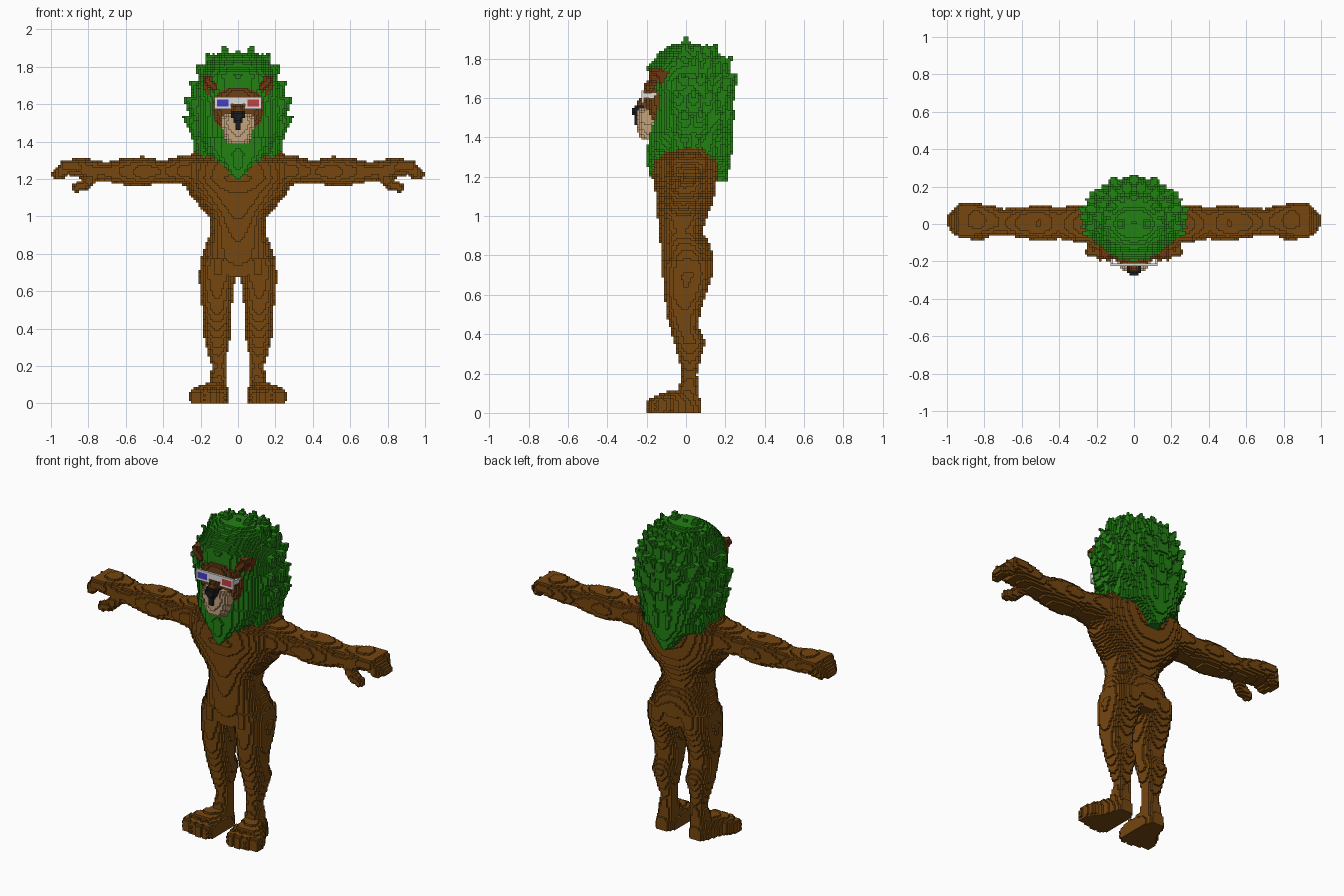
import bpy, math, random
from mathutils import Vector

random.seed(4)
H = 0.0125          # voxel size
cells = {}          # (i, j, k) -> part name


def fill(part, lo, hi, test, mirror=False):
    """Fill every voxel in a box whose centre passes the test."""
    r = [range(math.floor(a / H), math.ceil(b / H - 1e-6) + 1) for a, b in zip(lo, hi)]
    for i in r[0]:
        for j in r[1]:
            for k in r[2]:
                if k >= 0 and test((i + .5) * H, (j + .5) * H, (k + .5) * H):
                    cells[i, j, k] = part
                    if mirror:
                        cells[-1 - i, j, k] = part


def box(part, lo, hi, mirror=False):
    fill(part, lo, hi, lambda *p: all(a < c < b for a, b, c in zip(lo, hi, p)), mirror)


def loft(part, axis, rows, mirror=False, power=2.3):
    """Rounded sections (t, a0, a1, b0, b1) joined along an axis."""
    u, v = [n for n in range(3) if n != axis]
    lo, hi = [0] * 3, [0] * 3
    lo[axis], hi[axis] = min(r[0] for r in rows), max(r[0] for r in rows)
    lo[u], hi[u] = min(r[1] for r in rows), max(r[2] for r in rows)
    lo[v], hi[v] = min(r[3] for r in rows), max(r[4] for r in rows)
    rows = sorted(rows)

    def test(*p):
        t = p[axis]
        for a, b in zip(rows, rows[1:]):
            if a[0] <= t <= b[0]:
                f = (t - a[0]) / (b[0] - a[0])
                a0, a1, b0, b1 = [m + (n - m) * f for m, n in zip(a[1:], b[1:])]
                du = abs(2 * p[u] - a0 - a1) / (a1 - a0)
                dv = abs(2 * p[v] - b0 - b1) / (b1 - b0)
                return du ** power + dv ** power <= 1
        return False
    fill(part, lo, hi, test, mirror)


def taper(part, a, b, r0, r1, mirror=False):
    """Round-ended rod from a to b with changing radius."""
    a, b, r = Vector(a), Vector(b), max(r0, r1)
    d = b - a

    def test(*p):
        q = Vector(p) - a
        f = min(1, max(0, q.dot(d) / d.length_squared))
        return (q - d * f).length <= r0 + (r1 - r0) * f
    fill(part, [min(m, n) - r for m, n in zip(a, b)],
         [max(m, n) + r for m, n in zip(a, b)], test, mirror)


# Torso
loft("body", 2, [(.68, -.17, .17, -.11, .12), (.78, -.195, .195, -.125, .14),
                 (.85, -.175, .175, -.13, .125), (.92, -.145, .145, -.135, .085),
                 (1.0, -.155, .155, -.145, .11), (1.06, -.21, .21, -.15, .135),
                 (1.12, -.26, .26, -.155, .15), (1.2, -.29, .29, -.172, .16),
                 (1.28, -.3, .3, -.165, .165), (1.35, -.23, .23, -.09, .155)])
# Legs
loft("body", 2, [(.07, .06, .165, -.06, .07), (.15, .06, .15, -.03, .06),
                 (.2, .06, .14, -.02, .055), (.25, .06, .155, -.03, .07),
                 (.3, .05, .17, -.045, .08), (.36, .04, .185, -.06, .1),
                 (.43, .04, .185, -.08, .065), (.5, .035, .19, -.1, .07),
                 (.6, .025, .205, -.11, .1), (.7, .005, .208, -.12, .135),
                 (.77, 0, .2, -.12, .14)], True)
# Feet and toes
loft("body", 1, [(.072, .07, .15, -.06, .07), (.03, .055, .17, -.08, .1),
                 (-.05, .05, .2, -.08, .115), (-.14, .055, .245, -.08, .1)], True, 3)
for x0, x1, y in [(.085, .085, -.165), (.125, .13, -.168), (.165, .178, -.16), (.2, .225, -.145)]:
    taper("body", (x0, -.1, .055), (x1, y, .045), .04, .034, True)
    taper("body", (x0, -.1, .025), (x1, y, .02), .04, .034, True)
# Arms
loft("body", 0, [(.15, -.1, .12, 1.13, 1.34), (.3, -.1, .1, 1.17, 1.325),
                 (.4, -.08, .09, 1.18, 1.3), (.5, -.09, .1, 1.16, 1.32),
                 (.6, -.075, .09, 1.165, 1.315), (.7, -.06, .08, 1.185, 1.29),
                 (.76, -.06, .1, 1.19, 1.3), (.84, -.065, .11, 1.205, 1.315),
                 (.9, -.06, .105, 1.215, 1.305)], True)
# Fingers and thumbs
for y, tip in [(-.04, .955), (.0, .972), (.04, .972), (.075, .945)]:
    taper("body", (.86, y, 1.265), (.92, y, 1.27), .036, .034, True)
    taper("body", (.92, y, 1.265), (tip, y * .8, 1.225), .034, .028, True)
taper("body", (.77, -.03, 1.215), (.82, -.055, 1.17), .035, .03, True)
taper("body", (.82, -.055, 1.17), (.86, -.06, 1.155), .03, .026, True)

# Mane: main mass, beard and nape
loft("mane", 2, [(1.3, -.13, .13, -.18, .2), (1.36, -.2, .2, -.19, .21),
                 (1.45, -.235, .235, -.18, .215), (1.6, -.255, .255, -.165, .22),
                 (1.68, -.24, .24, -.19, .22), (1.76, -.205, .205, -.195, .18),
                 (1.83, -.165, .165, -.135, .13), (1.88, -.09, .09, -.06, .06)], power=2.1)
loft("mane", 2, [(1.2, -.015, .015, -.19, -.13), (1.26, -.075, .075, -.195, -.05),
                 (1.34, -.17, .17, -.195, .05), (1.42, -.2, .2, -.19, .05)])
loft("mane", 2, [(1.17, -.025, .025, .13, .205), (1.24, -.08, .08, .1, .22),
                 (1.32, -.15, .15, .05, .23), (1.42, -.19, .19, .05, .23)])
# Mane tufts in rings
for n, (z, rx, ry) in enumerate([(1.4, .25, .215), (1.52, .295, .22), (1.62, .3, .225),
                                 (1.71, .265, .24), (1.79, .225, .2), (1.85, .17, .13)]):
    for m in range(5):
        a = math.radians(-22 + 25 * m + 10 * (n % 2))
        s = random.uniform(.96, 1.03)
        c, d = math.cos(a), math.sin(a)
        taper("mane", (rx * c * .7, .03 + ry * d * .7, z - .05),
              (rx * c * s - .004, .03 + ry * d * s, z + .015), .07, .006, True)
# Crown tufts
for x, y, z in [(.075, 0, 1.915), (.01, .01, 1.88), (.17, -.01, 1.865),
                (.07, -.1, 1.84), (.06, .13, 1.85), (.13, .07, 1.87)]:
    taper("mane", (x * .75, y * .7, z - .12), (x, y, z), .07, .006, True)

# Face
loft("face", 2, [(1.46, -.1, .1, -.18, -.05), (1.52, -.13, .13, -.2, -.05),
                 (1.6, -.14, .14, -.212, -.05), (1.65, -.12, .12, -.212, -.05),
                 (1.685, -.06, .06, -.205, -.08)], power=2.6)
taper("face", (0, -.17, 1.61), (0, -.215, 1.565), .035, .035)
# Ears
fill("ears", (.1, -.14, 1.65), (.2, -.08, 1.77),
     lambda x, y, z: -.1375 < y < -.075 and ((x - .15) / .038) ** 2 + ((z - 1.705) / .05) ** 2 < 1, True)
for s in range(3):      # ear stalks keep the ears set out from the mane
    taper("ears", (.13 + s * .015, -.13, 1.69 + s * .02), (.13 + s * .015, -.165, 1.69 + s * .02), .026, .022, True)
# Muzzle and nose
loft("muzzle", 2, [(1.385, -.055, .055, -.22, -.14), (1.41, -.07, .07, -.24, -.13),
                   (1.46, -.08, .08, -.25, -.13), (1.5, -.095, .095, -.255, -.13),
                   (1.53, -.085, .085, -.25, -.14), (1.555, -.06, .06, -.24, -.15)])
loft("nose", 2, [(1.46, -.008, .008, -.262, -.23), (1.51, -.02, .02, -.268, -.22),
                 (1.54, -.037, .037, -.272, -.21), (1.56, -.035, .035, -.258, -.2)], power=4)

# Spectacles: frame, side arms, lenses
box("spectacle_frame", (.0375, -.225, 1.575), (.125, -.2125, 1.6375), True)
box("spectacle_frame", (0, -.225, 1.6), (.0375, -.2125, 1.6375), True)
box("spectacle_frame", (.1125, -.225, 1.6), (.125, -.1375, 1.625), True)
box("blue_lens", (-.1125, -.225, 1.5875), (-.05, -.2125, 1.625))
box("red_lens", (.05, -.225, 1.5875), (.1125, -.2125, 1.625))

# One blocky mesh for each part, outer faces only
COLOURS = {"body": ("brown", (.18, .063, .005)), "mane": ("green", (.016, .22, .007)),
           "face": ("dark brown", (.15, .05, .007)), "ears": ("red brown", (.16, .038, .006)),
           "muzzle": ("tan", (.56, .37, .2)), "nose": ("black", (.012, .012, .014)),
           "spectacle_frame": ("pale grey", (.72, .72, .74)),
           "blue_lens": ("blue", (.06, .045, .55)), "red_lens": ("red", (.55, .05, .05))}
SIDES = []
for ax in range(3):
    for s in (0, 1):
        quad = []
        for u, v in [(0, 0), (1, 0), (1, 1), (0, 1)][::1 if s else -1]:
            c = [0, 0, 0]
            c[ax], c[(ax + 1) % 3], c[(ax + 2) % 3] = s, u, v
            quad.append(c)
        SIDES.append(([(2 * s - 1) * (n == ax) for n in range(3)], quad))

for part, (name, rgb) in COLOURS.items():
    index, faces = {}, []
    for (i, j, k), owner in cells.items():
        if owner == part:
            for (dx, dy, dz), quad in SIDES:
                if (i + dx, j + dy, k + dz) not in cells:
                    faces.append([index.setdefault((i + a, j + b, k + c), len(index))
                                  for a, b, c in quad])
    mesh = bpy.data.meshes.new(part)
    mesh.from_pydata([[c * H for c in p] for p in index], [], faces)
    mat = bpy.data.materials.new(name)
    mat.diffuse_color = (*rgb, 1)
    mesh.materials.append(mat)
    bpy.context.collection.objects.link(bpy.data.objects.new(part, mesh))
